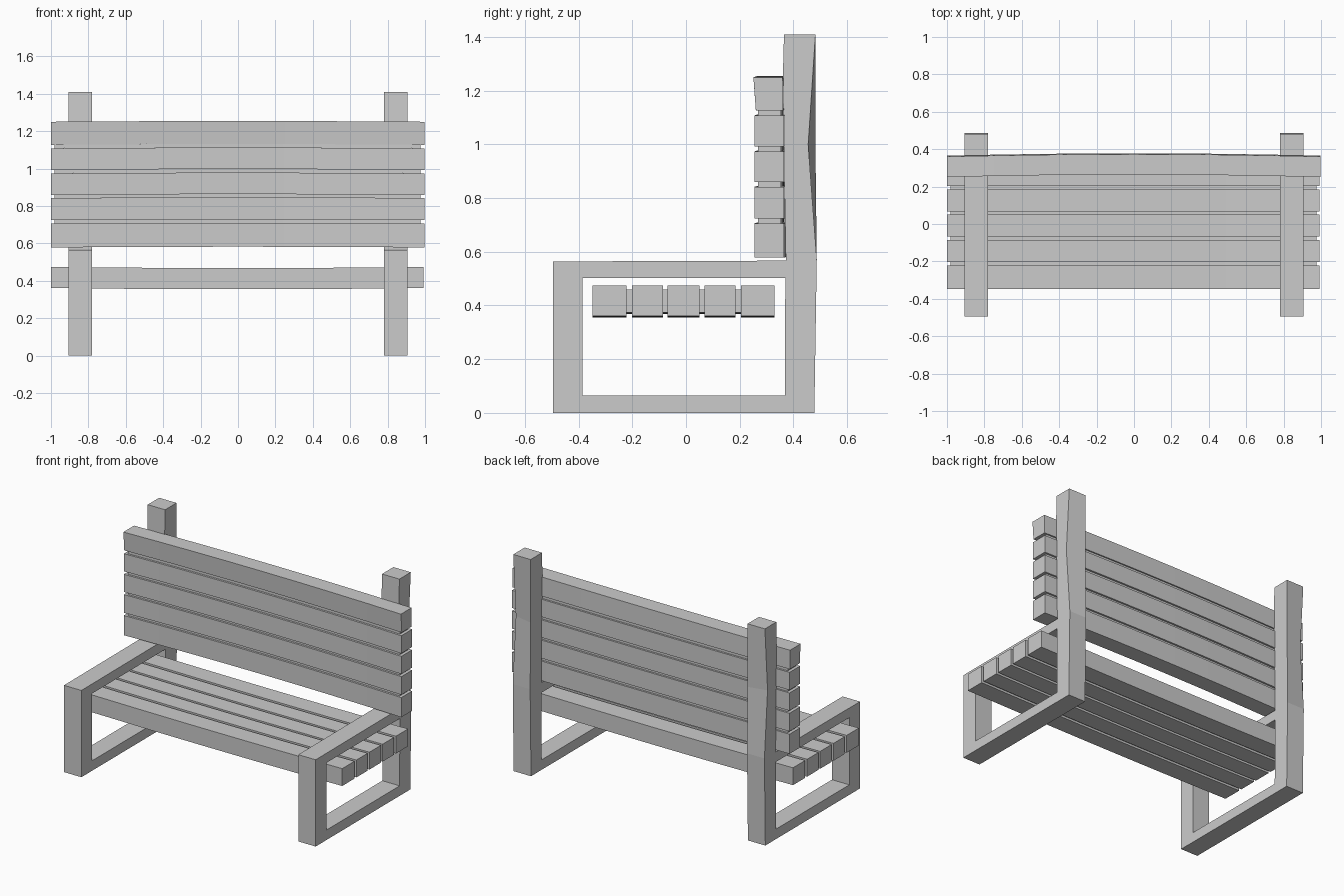
import bpy, bmesh

if "Cube" in bpy.data.objects:
    bpy.data.objects.remove(bpy.data.objects["Cube"])


def finish(name, bm):
    bmesh.ops.recalc_face_normals(bm, faces=bm.faces[:])
    mesh = bpy.data.meshes.new(name)
    bm.to_mesh(mesh)
    bm.free()
    obj = bpy.data.objects.new(name, mesh)
    bpy.context.collection.objects.link(obj)
    return obj


def sweep(name, section, xs, bend):
    """Run a y-z section along x, shifting every station by bend(x)."""
    bm = bmesh.new()
    rings = []
    for x in xs:
        dy, dz = bend(x)
        rings.append([bm.verts.new((x, y + dy, z + dz)) for y, z in section])
    n = len(section)
    for a, b in zip(rings, rings[1:]):
        for i in range(n):
            bm.faces.new((a[i], a[(i + 1) % n], b[(i + 1) % n], b[i]))
    bm.faces.new(rings[0])
    bm.faces.new(rings[-1][::-1])
    return finish(name, bm)


def rect(y0, y1, z0, z1):
    return [(y0, z0), (y1, z0), (y1, z1), (y0, z1)]


def stations(x0, x1, n=8):
    return [x0 + (x1 - x0) * i / n for i in range(n + 1)]


def seat_bend(x):
    return 0, -0.006 * (1 - x * x)


def back_bend(x):
    return 0.013 * (1 - x * x), 0.004 * (1 - x * x)


# side frames: closed loop of leg, armrest, floor rail and tall post
# outer and inner loops are paired so each stretch is one quad
outer = [(-0.495, 0), (0.478, 0), (0.487, 0.57), (0.482, 1.0), (0.482, 1.41),
         (0.365, 1.41), (0.36, 1.22), (0.372, 0.567), (-0.495, 0.564)]
hole = [(-0.385, 0.065), (0.368, 0.065), (0.37, 0.502), (-0.385, 0.502)]
twist = {3: -0.027}  # outer rear corner of the post pulled forward
quads = [("o0", "o1", "h1", "h0"), ("o1", "o2", "h2", "h1"),
         ("o2", "o7", "h2"), ("o7", "o8", "h3", "h2"), ("o8", "o0", "h0", "h3"),
         ("o2", "o3", "o6", "o7"), ("o3", "o4", "o5", "o6")]


def side_frame(name, s):
    bm = bmesh.new()
    layers = []
    for x, outside in ((0.78, False), (0.905, True)):
        v = {}
        for i, (y, z) in enumerate(outer):
            y += twist.get(i, 0) if outside else 0
            v["o%d" % i] = bm.verts.new((s * x, y, z))
        for i, (y, z) in enumerate(hole):
            v["h%d" % i] = bm.verts.new((s * x, y, z))
        for q in quads:
            bm.faces.new([v[k] for k in q])
        layers.append(v)
    a, b = layers
    for tag, n in (("o", len(outer)), ("h", len(hole))):
        for i in range(n):
            p, q = "%s%d" % (tag, i), "%s%d" % (tag, (i + 1) % n)
            bm.faces.new((a[p], a[q], b[q], b[p]))
    finish(name, bm)


side_frame("right_side_frame", 1)
side_frame("left_side_frame", -1)

# seat slats with recessed webs filling the gaps
seat = [(-0.348, -0.222), (-0.202, -0.086), (-0.068, 0.05), (0.068, 0.184), (0.204, 0.329)]
for i, (y0, y1) in enumerate(seat):
    sweep("seat_slat_%d" % i, rect(y0, y1, 0.361, 0.474), stations(-1, 0.993), seat_bend)
for i, (a, b) in enumerate(zip(seat, seat[1:])):
    sweep("seat_web_%d" % i, rect(a[1], b[0], 0.375, 0.46), stations(-0.98, 0.975), seat_bend)

# backrest slats, the top one leaning slightly forward
back = [(0.578, 0.706), (0.724, 0.842), (0.859, 0.974), (0.993, 1.108), (1.127, 1.25)]
for i, (z0, z1) in enumerate(back):
    section = rect(0.255, 0.365, z0, z1)
    if i == 4:
        section = [(0.26, z0), (0.362, z0), (0.36, z1), (0.251, z1)]
    sweep("back_slat_%d" % i, section, stations(-1, 0.996), back_bend)
for i, (a, b) in enumerate(zip(back, back[1:])):
    sweep("back_web_%d" % i, rect(0.268, 0.353, a[1], b[0]), stations(-0.98, 0.976), back_bend)
